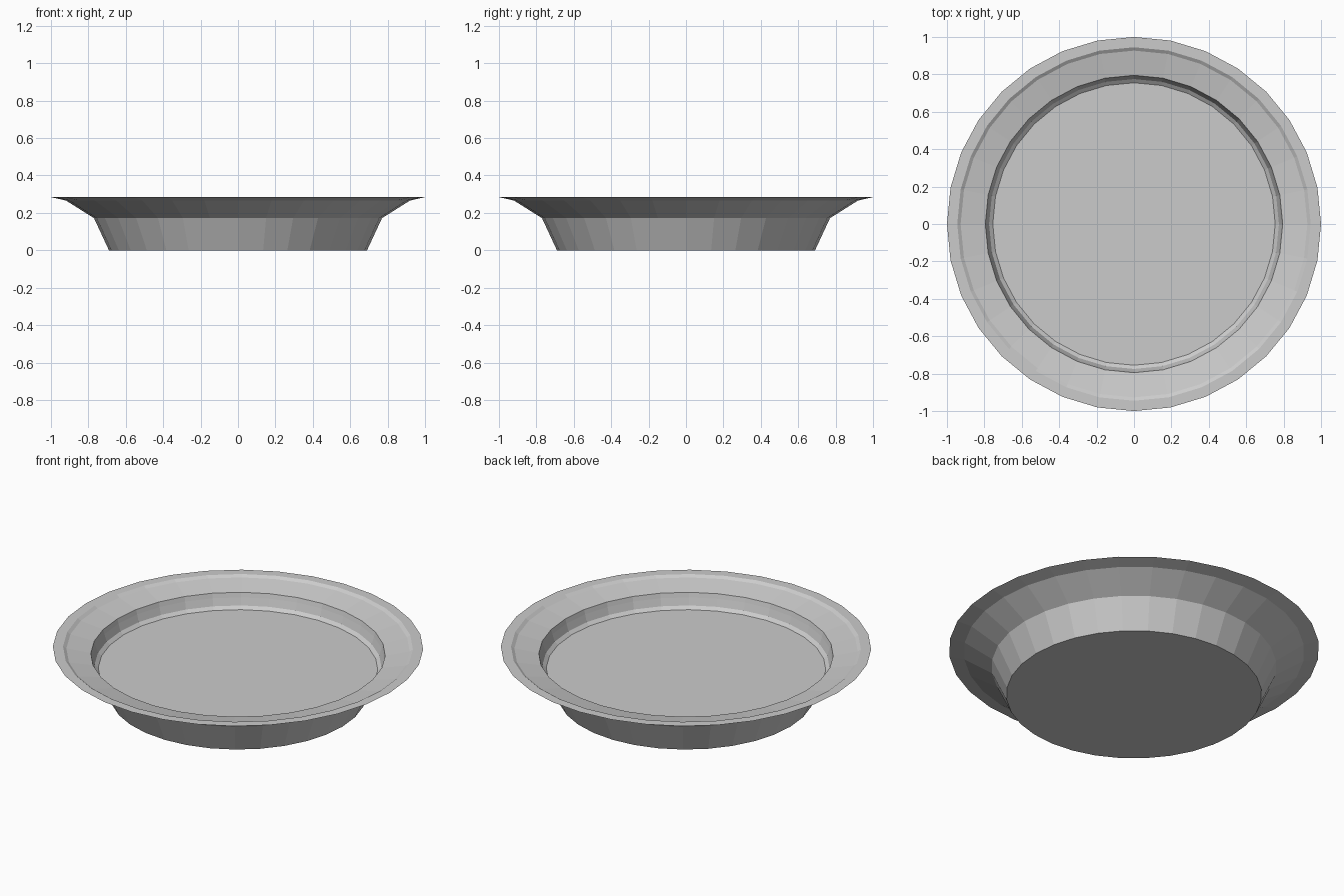
import bpy
import bmesh
from math import cos, sin, tau

if "Cube" in bpy.data.objects:
    bpy.data.objects.remove(bpy.data.objects["Cube"])

SIDES = 32

# Half section (radius, height): underside outward to the rim, then inward to the floor
PROFILE = [
    (0.69, 0.0), (0.77, 0.172), (0.92, 0.266), (1.0, 0.284),
    (0.945, 0.284), (0.927, 0.272), (0.795, 0.245),
    (0.788, 0.218), (0.775, 0.176), (0.755, 0.16),
]


def lathe(name, profile, sides):
    bm = bmesh.new()
    rings = [[bm.verts.new((r * cos(tau * i / sides), r * sin(tau * i / sides), z))
              for i in range(sides)] for r, z in profile]
    for a, b in zip(rings, rings[1:]):
        for i in range(sides):
            j = (i + 1) % sides
            bm.faces.new((a[i], a[j], b[j], b[i]))
    # Base and inner floor
    bm.faces.new(rings[0][::-1])
    bm.faces.new(rings[-1])
    bmesh.ops.recalc_face_normals(bm, faces=bm.faces)
    mesh = bpy.data.meshes.new(name)
    bm.to_mesh(mesh)
    bm.free()
    obj = bpy.data.objects.new(name, mesh)
    bpy.context.collection.objects.link(obj)
    return obj


# Plate with stepped rim
lathe("plate", PROFILE, SIDES)
